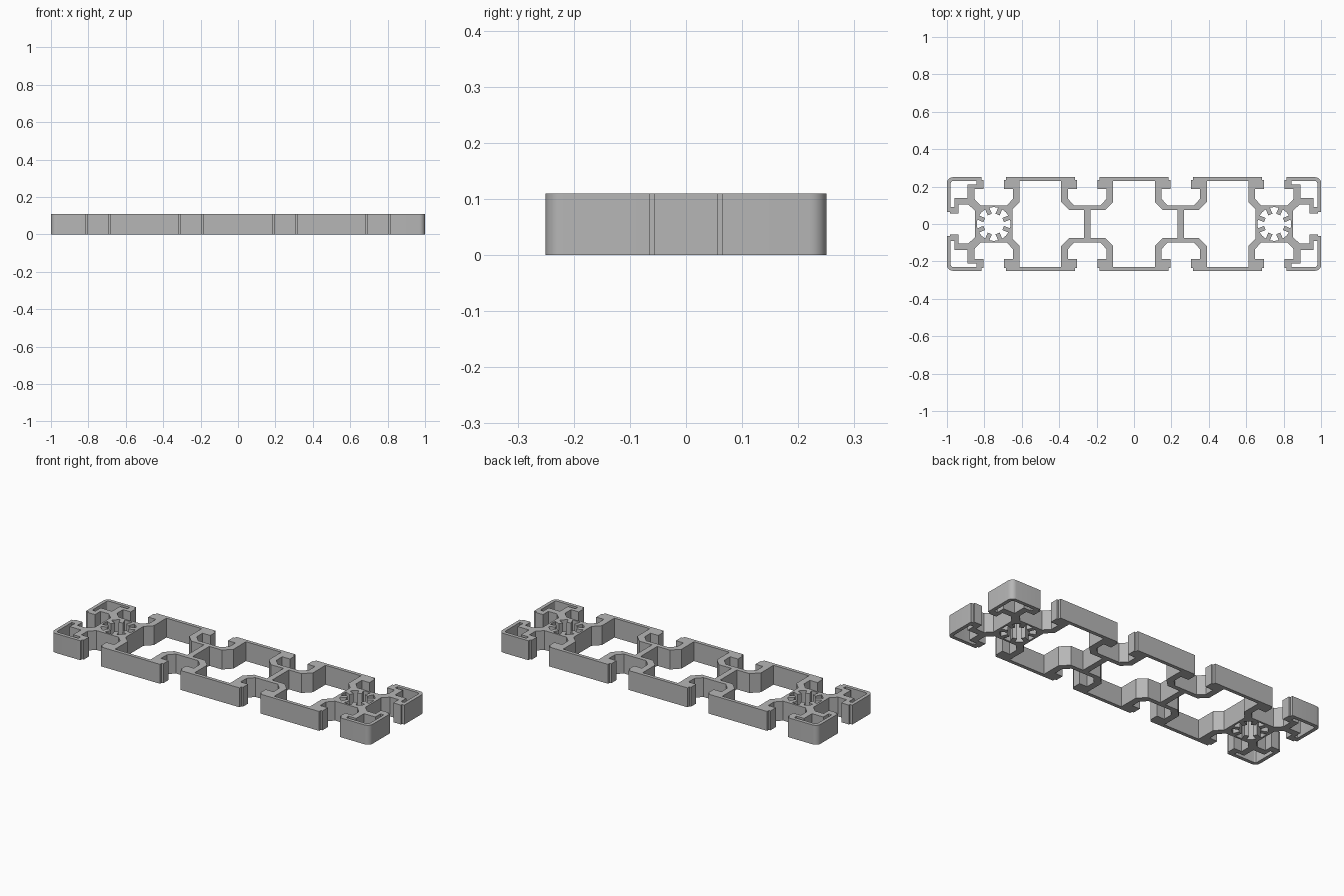
import bpy, math

if "Cube" in bpy.data.objects:
    bpy.data.objects.remove(bpy.data.objects["Cube"])

H = 0.11                       # height of the slice
CENTRES = (-0.75, -0.25, 0.25, 0.75)

# One half of the T-slot: (offset from slot centre, distance from axis)
HALF = [(0.065, 0.25), (0.065, 0.235), (0.055, 0.235), (0.055, 0.187),
        (0.103, 0.187), (0.103, 0.134), (0.07, 0.10)]
SLOT = [(-u, v) for u, v in HALF] + HALF[::-1]


def arc(cx, cy, r, a0, a1, n):
    return [(cx + r * math.cos(math.radians(a0 + (a1 - a0) * i / n)),
             cy + r * math.sin(math.radians(a0 + (a1 - a0) * i / n)))
            for i in range(n + 1)]


# Outer contour, clockwise, with ten slots and four rounded corners
outer = [(c + u, v) for c in CENTRES for u, v in SLOT]
outer += arc(0.97, 0.22, 0.03, 90, 0, 6)
outer += [(0.75 + v, -u) for u, v in SLOT]
outer += arc(0.97, -0.22, 0.03, 0, -90, 6)
outer += [(c - u, -v) for c in CENTRES[::-1] for u, v in SLOT]
outer += arc(-0.97, -0.22, 0.03, 270, 180, 6)
outer += [(-0.75 - v, u) for u, v in SLOT]
outer += arc(-0.97, 0.22, 0.03, 180, 90, 6)
loops = [outer]


# Large chambers between neighbouring slots
def side(end):
    if end:    # next to a toothed core
        top = [(0.111, 0.23), (0.111, 0.118), (0.15, 0.079)]
    else:      # next to a thin web
        top = [(0.111, 0.23), (0.111, 0.118), (0.154, 0.075), (0.233, 0.075)]
    return top + [(x, -y) for x, y in top[::-1]]


for c, left_end, right_end in ((-0.5, True, False), (0, False, False), (0.5, False, True)):
    loops.append([(c + x, y) for x, y in side(right_end)] +
                 [(c - x, y) for x, y in side(left_end)[::-1]])

# Hollow corners with arms reaching behind the lips
arm = [(0.092, 0.23), (0.092, 0.21), (0.139, 0.21)]
corner = arm + [(0.139, 0.139)] + [(v, u) for u, v in arm[::-1]]
corner += arc(0.218, 0.218, 0.012, 0, 90, 3)
for sx in (-1, 1):
    for sy in (-1, 1):
        loops.append([(sx * (0.75 + x), sy * y) for x, y in corner])

# Round bores with eight inward teeth
R_OUT, R_IN, TOOTH = 0.09, 0.056, 0.012
for cx in (-0.75, 0.75):
    bore = []
    for k in range(8):
        a = k * 45
        d_out = 22.5 - math.degrees(math.asin(TOOTH / R_OUT))
        d_in = 22.5 - math.degrees(math.asin(TOOTH / R_IN))
        bore += arc(cx, 0, R_IN, a - d_in, a - d_in, 1)[:1]
        bore += arc(cx, 0, R_OUT, a - d_out, a + d_out, 4)
        bore += arc(cx, 0, R_IN, a + d_in, a + d_in, 1)[:1]
    loops.append(bore)

# Filled and extruded profile
curve = bpy.data.curves.new("slotted_rail", 'CURVE')
curve.dimensions = '2D'
curve.fill_mode = 'BOTH'
curve.extrude = H / 2
for pts in loops:
    s = curve.splines.new('POLY')
    s.points.add(len(pts) - 1)
    for p, (x, y) in zip(s.points, pts):
        p.co = (x, y, 0, 1)
    s.use_cyclic_u = True

mat = bpy.data.materials.new("aluminium_grey")
mat.diffuse_color = (0.47, 0.47, 0.47, 1)
mat.use_nodes = True
mat.node_tree.nodes["Principled BSDF"].inputs["Base Color"].default_value = mat.diffuse_color
curve.materials.append(mat)

rail = bpy.data.objects.new("slotted_rail", curve)
bpy.context.collection.objects.link(rail)
rail.location.z = H / 2
bpy.context.view_layer.objects.active = rail
rail.select_set(True)
bpy.ops.object.convert(target='MESH')

# Weld caps to walls and keep the edges crisp
bpy.ops.object.mode_set(mode='EDIT')
bpy.ops.mesh.select_all(action='SELECT')
bpy.ops.mesh.remove_doubles(threshold=0.0001)
bpy.ops.mesh.normals_make_consistent(inside=False)
bpy.ops.object.mode_set(mode='OBJECT')
bpy.ops.object.shade_smooth_by_angle(angle=math.radians(30))
